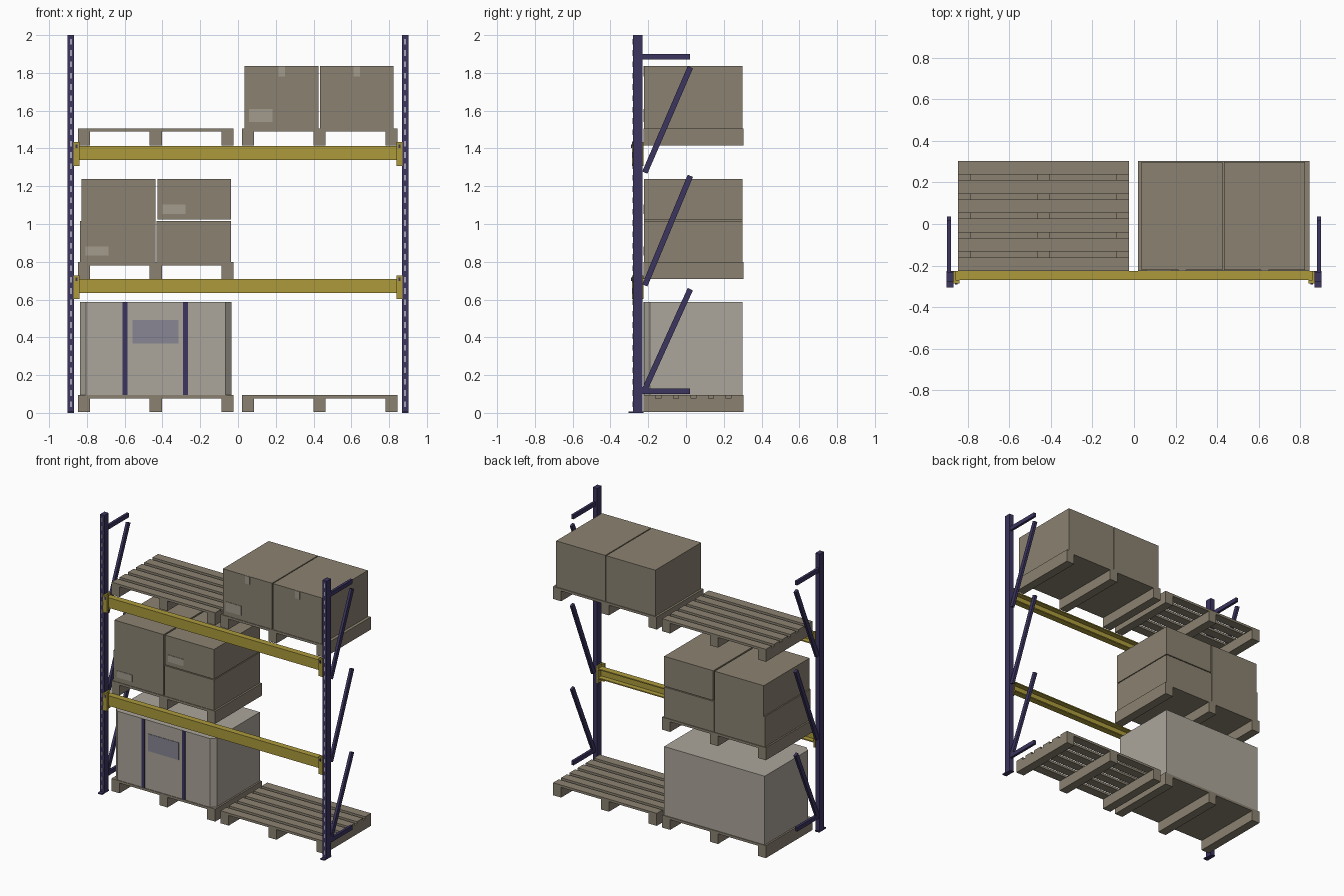
import bpy, bmesh, math
from mathutils import Vector

if "Cube" in bpy.data.objects:
    bpy.data.objects.remove(bpy.data.objects["Cube"])


def mat(name, rgb):
    m = bpy.data.materials.new(name)
    lin = [((c / 255 + 0.055) / 1.055) ** 2.4 for c in rgb]
    m.diffuse_color = (*lin, 1)
    m.use_nodes = True
    m.node_tree.nodes["Principled BSDF"].inputs["Base Color"].default_value = m.diffuse_color
    return m


BLUE = mat("dark blue steel", (60, 53, 96))
YELLOW = mat("yellow steel", (172, 154, 60))
BROWN = mat("wood and cardboard brown", (139, 130, 113))
CRATE = mat("crate grey", (172, 166, 155))
LABEL = mat("pale label", (163, 156, 141))
PRINT = mat("blue grey label", (136, 134, 148))
SLOT = mat("slot grey", (165, 165, 182))


def prism(name, pts, axis, lo, hi, m):
    """Extrude a 2D profile along an axis (x: pts are y,z; z: pts are x,y)."""
    bm = bmesh.new()
    put = (lambda p, t: (t, *p)) if axis == "x" else (lambda p, t: (*p, t))
    face = bm.faces.new([bm.verts.new(put(p, lo)) for p in pts])
    ext = bmesh.ops.extrude_face_region(bm, geom=[face])
    step = Vector(put((0, 0), hi - lo))
    bmesh.ops.translate(bm, vec=step, verts=[v for v in ext["geom"] if isinstance(v, bmesh.types.BMVert)])
    bmesh.ops.recalc_face_normals(bm, faces=bm.faces)
    me = bpy.data.meshes.new(name)
    bm.to_mesh(me)
    bm.free()
    me.materials.append(m)
    ob = bpy.data.objects.new(name, me)
    bpy.context.collection.objects.link(ob)
    return ob


def box(name, x, y, z, m):
    return prism(name, [(x[0], y[0]), (x[1], y[0]), (x[1], y[1]), (x[0], y[1])], "z", z[0], z[1], m)


def both(s, a, b):
    return sorted((s * a, s * b))


def brace(name, s, a, b, w=0.03):
    """Flat bar between two (y, z) points in the side frame."""
    a, b = Vector(a), Vector(b)
    d = (b - a).normalized()
    n = Vector((-d.y, d.x)) * w / 2
    lo, hi = both(s, 0.881, 0.899)
    prism(name, [tuple(p) for p in (a - n, b - n, b + n, a + n)], "x", lo, hi, BLUE)


# Side frames: upright, foot, front slots and braces
for s, side in ((-1, "left"), (1, "right")):
    ux = both(s, 0.868, 0.902)
    box(side + "_upright", ux, (-0.28, -0.23), (0, 2), BLUE)
    box(side + "_foot", ux, (-0.305, -0.225), (0, 0.008), BLUE)
    for i in range(33):
        z = 0.03 + i * 0.06
        box(side + "_slot", both(s, 0.88, 0.89), (-0.282, -0.279), (z, z + 0.03), SLOT)
    for z in (0.115, 1.885):
        brace(side + "_horizontal_brace", s, (-0.235, z), (0.02, z))
    for z0, z1 in ((0.125, 0.655), (0.675, 1.255), (1.272, 1.83)):
        brace(side + "_diagonal_brace", s, (-0.218, z0), (0.023, z1))

# Beams: channels open to the back, with end connectors and pins
for z0, level in ((0.635, "lower"), (1.34, "upper")):
    z1, t = z0 + 0.073, 0.008
    prof = [(-0.27, z0), (-0.226, z0), (-0.226, z0 + t), (-0.262, z0 + t),
            (-0.262, z1 - t), (-0.226, z1 - t), (-0.226, z1), (-0.27, z1)]
    prism(level + "_beam", prof, "x", -0.86, 0.86, YELLOW)
    for s in (-1, 1):
        box(level + "_connector_face", both(s, 0.84, 0.872), (-0.287, -0.27), (z0 - 0.033, z0 + 0.093), YELLOW)
        box(level + "_connector_side", both(s, 0.858, 0.868), (-0.28, -0.225), (z0 - 0.033, z0 + 0.093), YELLOW)
        box(level + "_connector_pin", both(s, 0.849, 0.861), (-0.29, -0.286), (z0 + 0.062, z0 + 0.082), BLUE)

Y0, Y1 = -0.226, 0.304


def pallet(name, x0, z, slatted):
    """Three stringers with a slatted or closed deck."""
    x1, h, t = x0 + 0.825, 0.09, 0.017
    for i in range(3):
        x = x0 + i * 0.3805
        box(name + "_stringer", (x, x + 0.064), (Y0, Y1), (z, z + h - t), BROWN)
    if not slatted:
        box(name + "_deck", (x0, x1), (Y0, Y1), (z + h - t, z + h), BROWN)
        return
    gap = 0.027
    w = (Y1 - Y0 - 5 * gap) / 6
    for i in range(6):
        y = Y0 + i * (w + gap)
        box(name + "_slat", (x0, x1), (y, y + w), (z + h - t, z + h), BROWN)


pallet("floor_left_pallet", -0.848, 0.004, False)
pallet("floor_right_pallet", 0.02, 0.004, True)
pallet("middle_pallet", -0.848, 0.708, False)
pallet("top_left_pallet", -0.848, 1.416, True)
pallet("top_right_pallet", 0.02, 1.416, False)

# Cardboard boxes
F, B = -0.222, 0.299
for name, x0, x1, z0, z1 in (
        ("top_box", 0.035, 0.426, 1.506, 1.837), ("top_box", 0.433, 0.824, 1.506, 1.837),
        ("lower_box", -0.837, -0.437, 0.798, 1.017), ("lower_box", -0.431, -0.036, 0.798, 1.017),
        ("upper_box", -0.828, -0.437, 1.017, 1.237), ("upper_box", -0.426, -0.036, 1.023, 1.237)):
    box(name, (x0, x1), (F, B), (z0, z1), BROWN)


def plate(name, x0, x1, z0, z1, m):
    box(name, (x0, x1), (F - 0.003, F + 0.001), (z0, z1), m)


# Labels and tape on the box fronts
plate("top_box_label", 0.058, 0.182, 1.54, 1.608, LABEL)
plate("top_box_tape", 0.215, 0.25, 1.78, 1.836, LABEL)
plate("top_box_tape", 0.612, 0.647, 1.78, 1.836, LABEL)
plate("lower_box_label", -0.807, -0.685, 0.832, 0.88, LABEL)
plate("upper_box_label", -0.40, -0.277, 1.053, 1.102, LABEL)

# Crate with chamfered front corners, straps and a printed label
a, b, c = -0.836, -0.035, 0.031
prism("crate", [(a + c, F), (b - c, F), (b, F + c), (b, B), (a, B), (a, F + c)], "z", 0.094, 0.588, CRATE)
plate("crate_strap", -0.611, -0.585, 0.095, 0.588, BLUE)
plate("crate_strap", -0.29, -0.264, 0.095, 0.588, BLUE)
plate("crate_label", -0.558, -0.315, 0.368, 0.492, PRINT)
